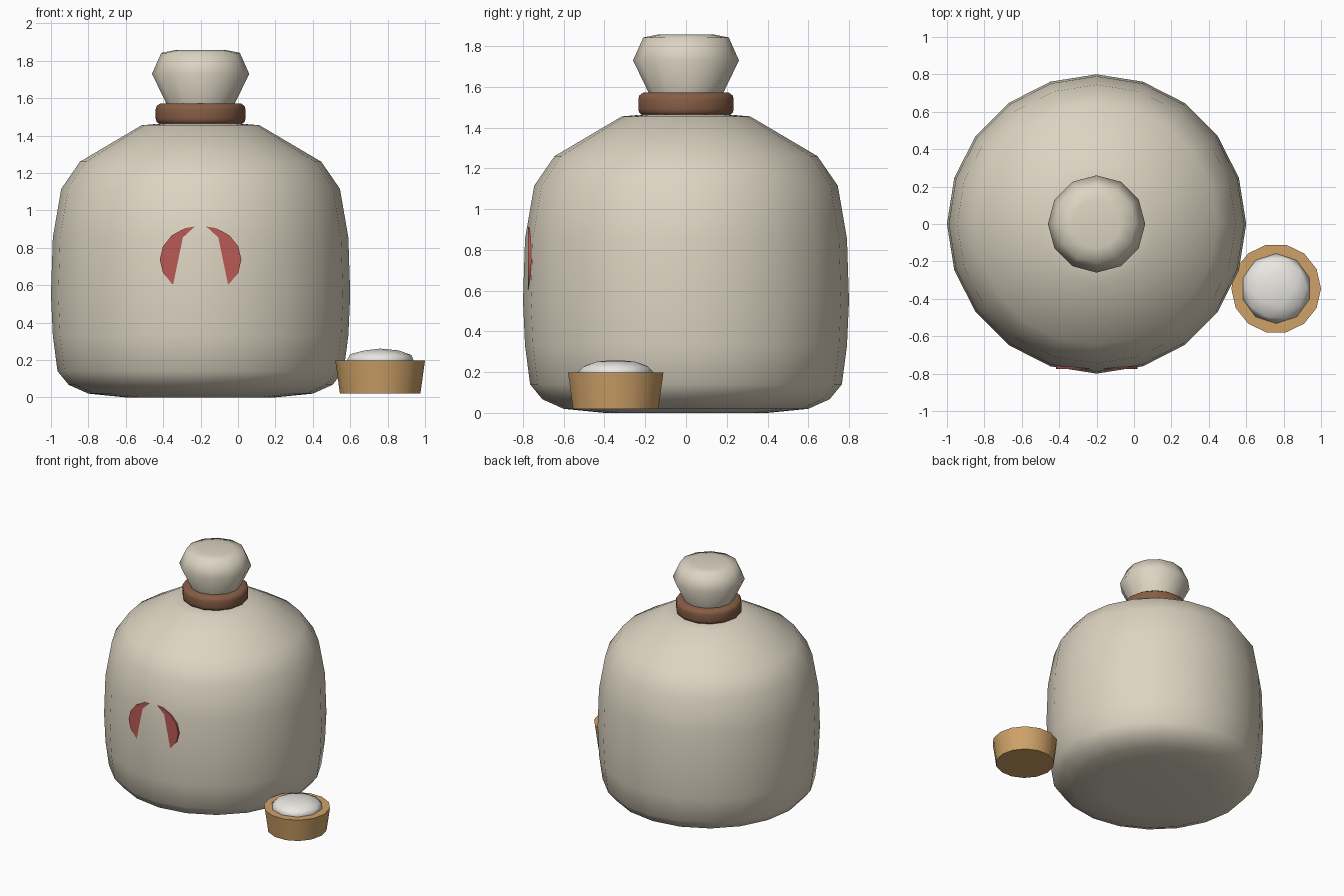
import bpy, bmesh, math
from mathutils import Matrix

if "Cube" in bpy.data.objects:
    bpy.data.objects.remove(bpy.data.objects["Cube"])


def finish(name, bm, color, loc, sharp=40):
    """Turn a bmesh into a named, coloured object with smooth shading by angle."""
    bmesh.ops.recalc_face_normals(bm, faces=bm.faces)
    me = bpy.data.meshes.new(name)
    bm.to_mesh(me)
    bm.free()
    for p in me.polygons:
        p.use_smooth = True
    me.set_sharp_from_angle(angle=math.radians(sharp))
    mat = bpy.data.materials.new(name + "_colour")
    mat.diffuse_color = (*color, 1)
    mat.use_nodes = True
    mat.node_tree.nodes["Principled BSDF"].inputs["Base Color"].default_value = mat.diffuse_color
    me.materials.append(mat)
    ob = bpy.data.objects.new(name, me)
    ob.location = loc
    bpy.context.collection.objects.link(ob)
    return ob


def lathe(name, profile, sides, color, loc, sharp=40):
    """Revolve (radius, height) points, closing both ends with flat caps."""
    bm = bmesh.new()
    rings = []
    for r, z in profile:
        rings.append([bm.verts.new((r * math.cos(2 * math.pi * i / sides),
                                    r * math.sin(2 * math.pi * i / sides), z))
                      for i in range(sides)])
    for a, b in zip(rings, rings[1:]):
        for i in range(sides):
            j = (i + 1) % sides
            bm.faces.new((a[i], a[j], b[j], b[i]))
    bm.faces.new(rings[0])
    bm.faces.new(rings[-1])
    return finish(name, bm, color, loc, sharp)


CLOTH = (0.72, 0.66, 0.54)
BROWN = (0.24, 0.11, 0.06)
WOOD = (0.62, 0.36, 0.14)
WHITE = (0.82, 0.80, 0.76)
RED = (0.48, 0.10, 0.09)
SACK_X = -0.2
CUP = (0.76, -0.345)

# Bulging sack body
lathe("sack_body",
      [(0.40, 0.0), (0.60, 0.02), (0.705, 0.067), (0.765, 0.14), (0.79, 0.33),
       (0.80, 0.55), (0.79, 0.855), (0.745, 1.115), (0.645, 1.26),
       (0.315, 1.455), (0.20, 1.465)],
      20, CLOTH, (SACK_X, 0, 0), 60)

# Tie around the neck
lathe("neck_tie",
      [(0.17, 1.46), (0.215, 1.46), (0.235, 1.472), (0.24, 1.49), (0.24, 1.54),
       (0.235, 1.558), (0.215, 1.572), (0.17, 1.572)],
      14, BROWN, (SACK_X, 0, 0), 50)

# Gathered cloth above the tie
lathe("sack_top",
      [(0.17, 1.46), (0.185, 1.575), (0.26, 1.73), (0.21, 1.842), (0.13, 1.858)],
      12, CLOTH, (SACK_X, 0, 0), 75)

# Oval patch, partly sunk into the front of the sack
bm = bmesh.new()
bmesh.ops.create_cone(bm, cap_ends=True, segments=16, radius1=1, radius2=1, depth=0.035,
                      matrix=Matrix.Rotation(math.pi / 2, 4, 'X'))
bmesh.ops.scale(bm, vec=(0.218, 1, 0.182), verts=bm.verts)
finish("front_patch", bm, RED, (SACK_X, -0.7575, 0.737))

# Wooden scoop cup
lathe("measuring_cup", [(0.215, 0.02), (0.24, 0.197)], 14, WOOD, (*CUP, 0))

# Heaped contents of the cup
bm = bmesh.new()
bmesh.ops.create_icosphere(bm, subdivisions=2, radius=0.187)
bmesh.ops.scale(bm, vec=(1, 1, 0.33), verts=bm.verts)
finish("cup_contents", bm, WHITE, (*CUP, 0.199), 60)
